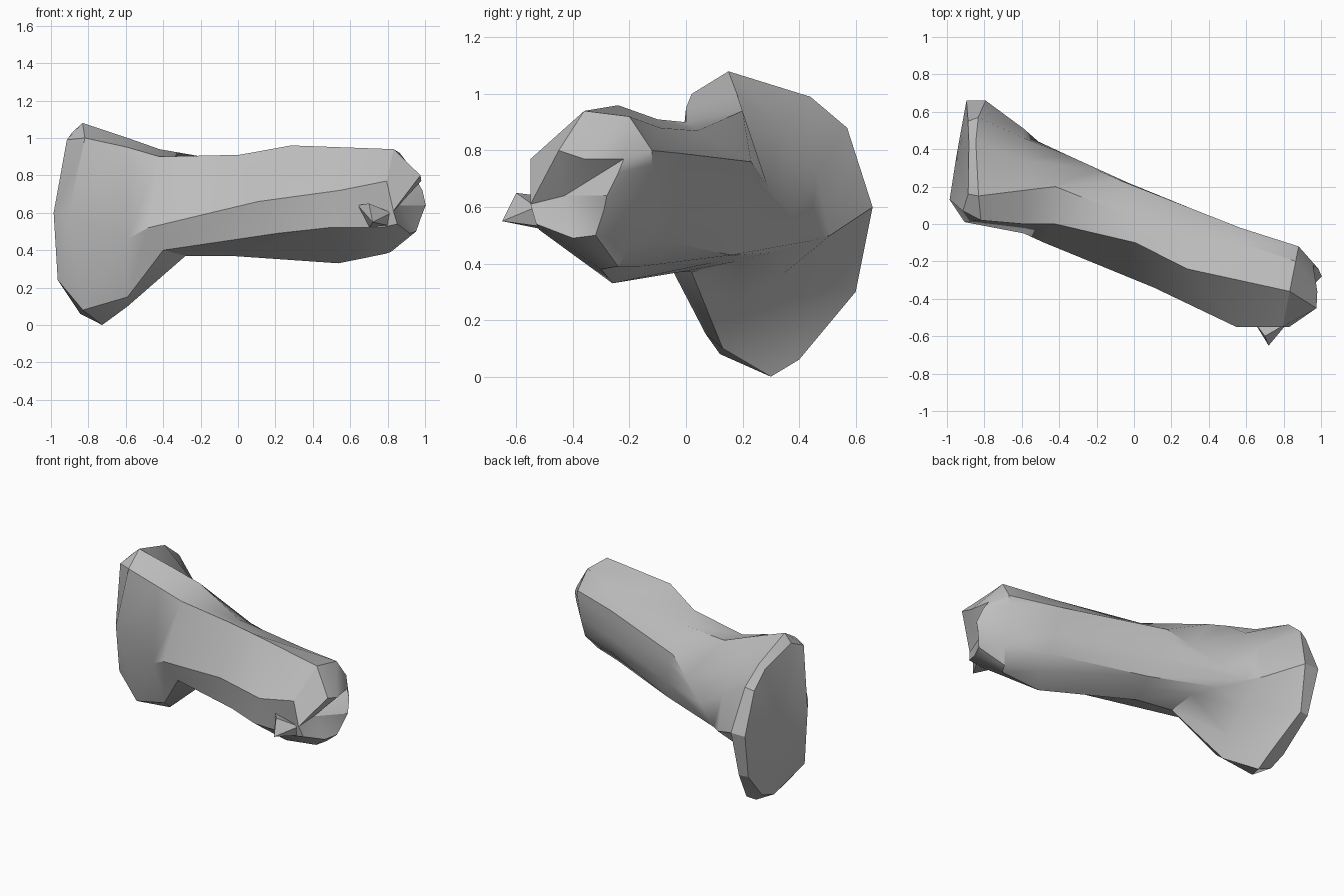
import bpy, bmesh, math
from mathutils import Vector

cube = bpy.data.objects.get("Cube")
if cube:
    bpy.data.objects.remove(cube, do_unlink=True)

# One plain grey for everything
grey = bpy.data.materials.new("weathered_grey")
grey.use_nodes = True
colour = (0.52, 0.52, 0.52, 1)
grey.diffuse_color = colour
grey.node_tree.nodes["Principled BSDF"].inputs["Base Color"].default_value = colour


def section(centre, slope, bulge, outline):
    """Cross-section from (y, z[, x nudge]) points; slope turns it, bulge domes it."""
    mid_y = sum(p[0] for p in outline) / len(outline)
    points = []
    for y, z, *nudge in outline:
        x = centre + slope * (y - mid_y) + bulge * (z - 0.6) ** 2 + sum(nudge)
        points.append(Vector((x, y, z)))
    return points


def finish(bm, name, angle):
    bmesh.ops.recalc_face_normals(bm, faces=bm.faces)
    mesh = bpy.data.meshes.new(name)
    bm.to_mesh(mesh)
    bm.free()
    mesh.materials.append(grey)
    obj = bpy.data.objects.new(name, mesh)
    bpy.context.collection.objects.link(obj)
    bpy.ops.object.select_all(action="DESELECT")
    obj.select_set(True)
    bpy.context.view_layer.objects.active = obj
    bpy.ops.object.shade_smooth_by_angle(angle=math.radians(angle))
    return obj


def loft(name, sections, start_tip, end_tip, angle):
    """Skin the sections and close each end with a fan to its tip."""
    bm = bmesh.new()
    rings = [[bm.verts.new(p) for p in s] for s in sections]
    count = len(rings[0])
    for a, b in zip(rings, rings[1:]):
        for i in range(count):
            j = (i + 1) % count
            bm.faces.new((a[i], a[j], b[j], b[i]))
    for ring, tip in ((rings[0], start_tip), (rings[-1], end_tip)):
        apex = bm.verts.new(tip)
        for i in range(count):
            bm.faces.new((ring[i], ring[(i + 1) % count], apex))
    return finish(bm, name, angle)


# Sections run from top front, over the back, under, and up the front
end_face = section(-0.95, 0.17, 0.4, [
    (.07, .99, .02), (.16, 1.03, .02), (.43, .96), (.55, .86), (.66, .6),
    (.59, .3), (.4, .1), (.28, .06), (.13, .24, -.03), (.13, .6)])
flare_rim = section(-0.84, 0.08, 0.1, [
    (.02, 1, .03), (.15, 1.08), (.44, .99, -.03), (.57, .88, -.02), (.66, .6, .02),
    (.6, .3), (.4, .06, .08), (.3, 0, .08), (.12, .08), (.01, .6, -.04)])
flare_back = section(-0.59, 0, 0, [
    (0, .95), (.18, 1), (.34, .88), (.46, .72), (.51, .5),
    (.34, .36), (.18, .23), (.13, .1), (.07, .15), (-.05, .46)])
# The neck bends round the crease where the back of the shaft meets the flare
neck = section(-0.42, 0, 0, [
    (0, .9), (.2, .94), (.29, .67, .22), (.37, .57, .06), (.44, .48, -.09),
    (.32, .44, .02), (.19, .41, .12), (.02, .37, .14), (-.06, .4, .02), (-.1, .52, -.06)])
middle = section(-0.03, 0.38, 0, [
    (-.1, .91, .08), (.04, .87), (.23, .76, -.12), (.22, .7, -.08), (.2, .55, -.04),
    (.16, .43), (.08, .4), (-.02, .37), (-.36, .49, .38), (-.34, .66, .27)])
swell = section(0.6, 0.38, 0, [
    (-.24, .96, -.3), (-.09, .88, -.1), (-.02, .79, -.1), (-.03, .72, -.08), (-.04, .6, -.06),
    (-.08, .48, -.04), (-.16, .39), (-.26, .33, -.04), (-.51, .52), (-.55, .72, .08)])
shoulder = section(0.85, 0.2, 0, [
    (-.36, .94), (-.2, .92), (-.12, .8), (-.12, .75), (-.14, .62),
    (-.18, .48), (-.24, .39, -.04), (-.3, .38, -.06), (-.52, .52, -.04), (-.55, .77)])
broken_lip = section(0.98, 0.05, 0, [
    (-.45, .8), (-.36, .77), (-.22, .77, -.03), (-.24, .72), (-.28, .64, .02),
    (-.29, .59), (-.32, .5, -.03), (-.4, .49, -.06), (-.53, .54, -.12), (-.55, .61, -.14)])

loft("log_body",
     [end_face, flare_rim, flare_back, neck, middle, swell, shoulder, broken_lip],
     (-0.95, 0.36, 0.55), (0.86, -0.43, 0.64), 32)

# Splinter sticking out under the hollow of the broken end
bm = bmesh.new()
for point in ((.72, -.65, .55), (.64, -.52, .64), (.7, -.6, .65), (.82, -.53, .6),
              (.7, -.5, .52), (.86, -.43, .52)):
    bm.verts.new(point)
bmesh.ops.convex_hull(bm, input=bm.verts)
finish(bm, "splinter", 30)
